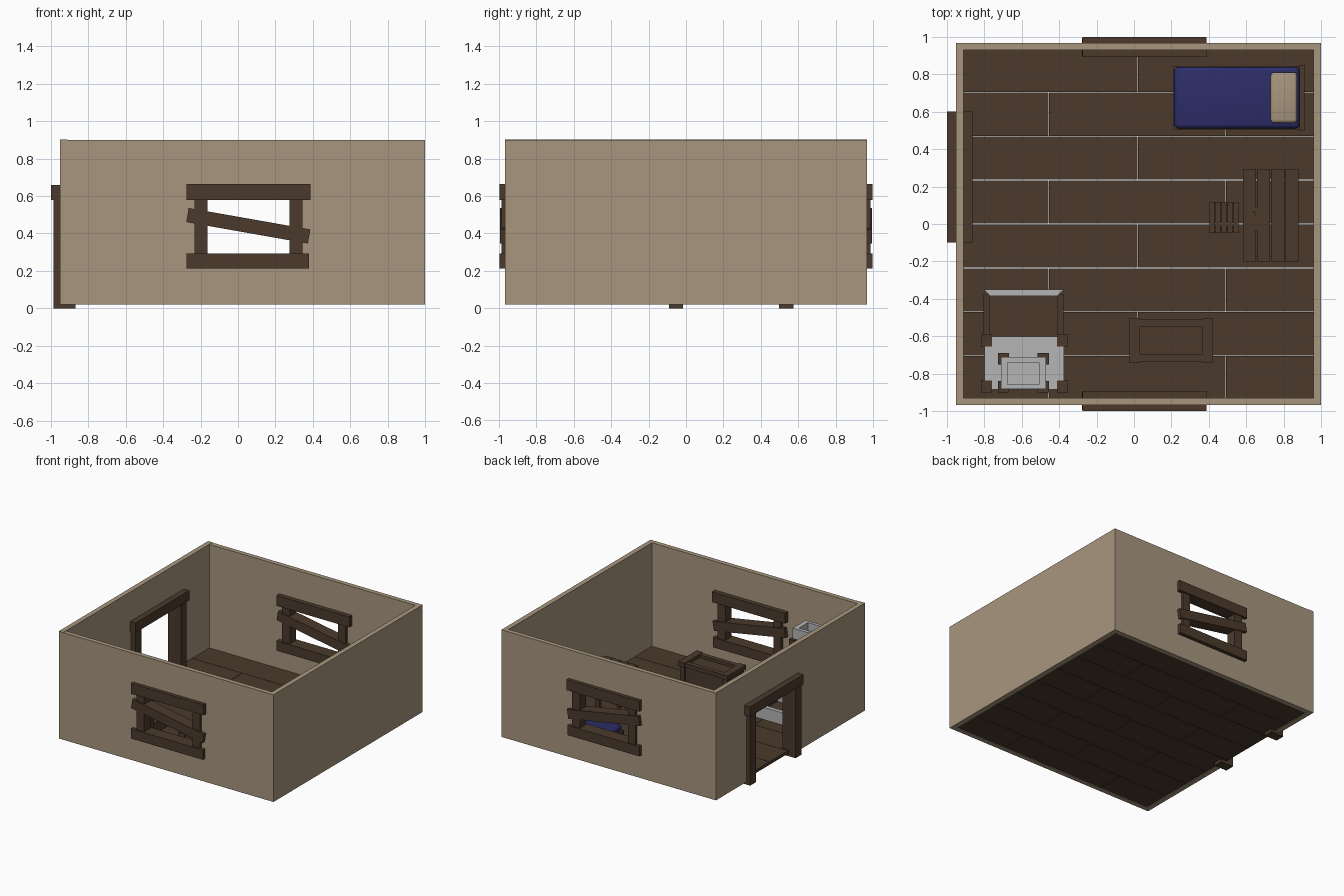
import bpy, bmesh, math
from mathutils import Matrix, Vector

if "Cube" in bpy.data.objects:
    bpy.data.objects.remove(bpy.data.objects["Cube"])


def mat(name, rgb):
    m = bpy.data.materials.new(name)
    m.diffuse_color = (*rgb, 1)
    m.use_nodes = True
    m.node_tree.nodes["Principled BSDF"].inputs["Base Color"].default_value = m.diffuse_color
    return m


PLASTER = mat("tan plaster", (0.39, 0.305, 0.21))
WOOD = mat("dark wood", (0.070, 0.042, 0.025))
BLUE = mat("blue cloth", (0.026, 0.026, 0.14))
STONE = mat("grey stone", (0.46, 0.46, 0.46))


def box(name, x0, x1, y0, y1, z0, z1, m=WOOD, bevel=0, segs=3, rot_y=0):
    """Axis-aligned box given by its limits, optionally bevelled or tilted."""
    bm = bmesh.new()
    bmesh.ops.create_cube(bm, size=1)
    bmesh.ops.scale(bm, vec=(x1 - x0, y1 - y0, z1 - z0), verts=bm.verts)
    if bevel:
        bmesh.ops.bevel(bm, geom=bm.edges[:], offset=bevel, segments=segs,
                        profile=0.5, affect='EDGES')
    bmesh.ops.rotate(bm, cent=(0, 0, 0), verts=bm.verts,
                     matrix=Matrix.Rotation(rot_y, 3, 'Y'))
    me = bpy.data.meshes.new(name)
    bm.to_mesh(me)
    bm.free()
    me.materials.append(m)
    o = bpy.data.objects.new(name, me)
    o.location = ((x0 + x1) / 2, (y0 + y1) / 2, (z0 + z1) / 2)
    bpy.context.collection.objects.link(o)
    if bevel:
        for p in me.polygons:
            p.use_smooth = True
    return o


def cut(o, *limits):
    """Cut a box-shaped opening."""
    c = box("cutter", *limits)
    b = o.modifiers.new("opening", 'BOOLEAN')
    b.object, b.operation, b.solver = c, 'DIFFERENCE', 'EXACT'
    bpy.context.view_layer.objects.active = o
    bpy.ops.object.modifier_apply(modifier=b.name)
    bpy.data.objects.remove(c)


def corners(name, x0, x1, y0, y1, z0, z1, w, m=WOOD):
    """Four square posts at the corners of a rectangle."""
    for i, x in enumerate((x0, x1 - w)):
        for j, y in enumerate((y0, y1 - w)):
            box(f"{name}_{i}{j}", x, x + w, y, y + w, z0, z1, m)


def slats(name, n, x0, x1, y0, y1, z0, z1, gap=0.004):
    w = (x1 - x0) / n
    for i in range(n):
        box(f"{name}_{i}", x0 + i * w + gap / 2, x0 + (i + 1) * w - gap / 2,
            y0, y1, z0, z1)


# Floor planks in staggered rows
for r in range(8):
    y = 0.94 - 0.235 * (r + 1)
    cuts = [-0.925, 0.02, 0.965] if r % 2 == 0 else [-0.925, -0.455, 0.49, 0.965]
    for i in range(len(cuts) - 1):
        box(f"floor_plank_{r}_{i}", cuts[i] + 0.0015, cuts[i + 1] - 0.0015,
            y + 0.0015, y + 0.2335, 0.025, 0.05)

# Walls with door and window openings
box("right_wall", 0.96, 1.0, -0.968, 0.968, 0.02, 0.9, PLASTER)
left = box("left_wall", -0.95, -0.91, -0.968, 0.968, 0.02, 0.902, PLASTER)
cut(left, -1.1, -0.8, -0.03, 0.51, -0.1, 0.6)
for side, s in (("front", -1), ("back", 1)):
    ya, yb = sorted((0.93 * s, 0.968 * s))
    wall = box(f"{side}_wall", -0.91, 0.96, ya, yb, 0.02, 0.9, PLASTER)
    cut(wall, -0.19, 0.30, ya - 0.1, yb + 0.1, 0.26, 0.60)
    # Window frame and crooked board
    ya, yb = sorted((0.892 * s, 0.998 * s))
    box(f"{side}_window_lintel", -0.275, 0.387, ya, yb, 0.58, 0.665)
    box(f"{side}_window_sill", -0.275, 0.38, ya, yb, 0.212, 0.292)
    for i, x in enumerate((-0.232, 0.275)):
        box(f"{side}_window_post_{i}", x, x + 0.07, ya + 0.012, yb - 0.012, 0.28, 0.59)
    box(f"{side}_window_board", -0.275, 0.385, ya + 0.004, yb - 0.004,
        0.403, 0.479, rot_y=math.radians(10))

# Door frame
box("door_lintel", -1.0, -0.862, -0.1, 0.6, 0.58, 0.66)
for i, y in enumerate((-0.092, 0.497)):
    box(f"door_post_{i}", -0.985, -0.868, y, y + 0.077, 0, 0.585)

# Bed
box("bed_base", 0.21, 0.89, 0.505, 0.845, 0.075, 0.11)
corners("bed_leg", 0.215, 0.885, 0.51, 0.84, 0.05, 0.08, 0.04)
box("bed_headboard", 0.885, 0.91, 0.5, 0.85, 0.05, 0.24)
box("mattress", 0.215, 0.885, 0.51, 0.84, 0.105, 0.16, BLUE, 0.025)
box("pillow", 0.73, 0.872, 0.54, 0.81, 0.145, 0.19, PLASTER, 0.018)

# Table and stool
slats("table_slat", 4, 0.58, 0.88, -0.2, 0.295, 0.25, 0.275)
corners("table_leg", 0.6, 0.86, -0.18, 0.275, 0.05, 0.25, 0.035)
for i, y in enumerate((-0.175, 0.245)):
    box(f"table_rail_{i}", 0.6, 0.86, y, y + 0.025, 0.222, 0.25)
slats("stool_slat", 5, 0.402, 0.56, -0.048, 0.117, 0.15, 0.17)
corners("stool_leg", 0.41, 0.552, -0.04, 0.109, 0.05, 0.15, 0.025)
for i, y in enumerate((-0.035, 0.084)):
    box(f"stool_rail_{i}", 0.41, 0.552, y, y + 0.02, 0.13, 0.15)
# Small tray with a knife on the table
box("table_tray", 0.65, 0.697, -0.035, 0.09, 0.275, 0.283)
knife = box("knife", 0.659, 0.667, -0.02, 0.075, 0.283, 0.29)
knife.rotation_euler.z = math.radians(30)

# Chest with a recessed lid
box("chest_body", -0.005, 0.4, -0.72, -0.525, 0.05, 0.205)
for i, x in enumerate((-0.025, 0.365)):
    box(f"chest_lid_end_{i}", x, x + 0.057, -0.742, -0.502, 0.195, 0.232)
for i, y in enumerate((-0.735, -0.55)):
    box(f"chest_lid_side_{i}", 0.03, 0.367, y, y + 0.04, 0.195, 0.228)
corners("chest_post", -0.015, 0.412, -0.732, -0.512, 0.05, 0.2, 0.04)

# Fireplace: hollow stone body with wooden corner posts
body = box("fireplace_body", -0.8, -0.375, -0.885, -0.6, 0.05, 0.36, STONE)
cut(body, -0.72, -0.455, -0.84, -0.5, 0.1, 0.28)
for i, x in enumerate((-0.818, -0.412)):
    for j, y in enumerate((-0.9, -0.655)):
        box(f"fireplace_post_{i}{j}", x, x + 0.06, y, y + 0.065, 0.05, 0.362)

# Hearth tray with sloped stone front
box("hearth_floor", -0.77, -0.41, -0.6, -0.38, 0.05, 0.09)
for i, x in enumerate((-0.803, -0.41)):
    box(f"hearth_side_{i}", x, x + 0.034, -0.6, -0.375, 0.05, 0.14)
front = box("hearth_front", -0.803, -0.375, -0.385, -0.35, 0.05, 0.15, STONE)
for v in front.data.vertices:
    if v.co.y < 0:
        v.co.x *= 0.83

# Chimney with its own corner posts and an open top
corners("chimney_post", -0.727, -0.455, -0.9, -0.69, 0.36, 0.58, 0.06)
chimney = box("chimney", -0.712, -0.47, -0.882, -0.712, 0.36, 0.665, STONE)
cut(chimney, -0.675, -0.508, -0.857, -0.74, 0.6, 0.8)
